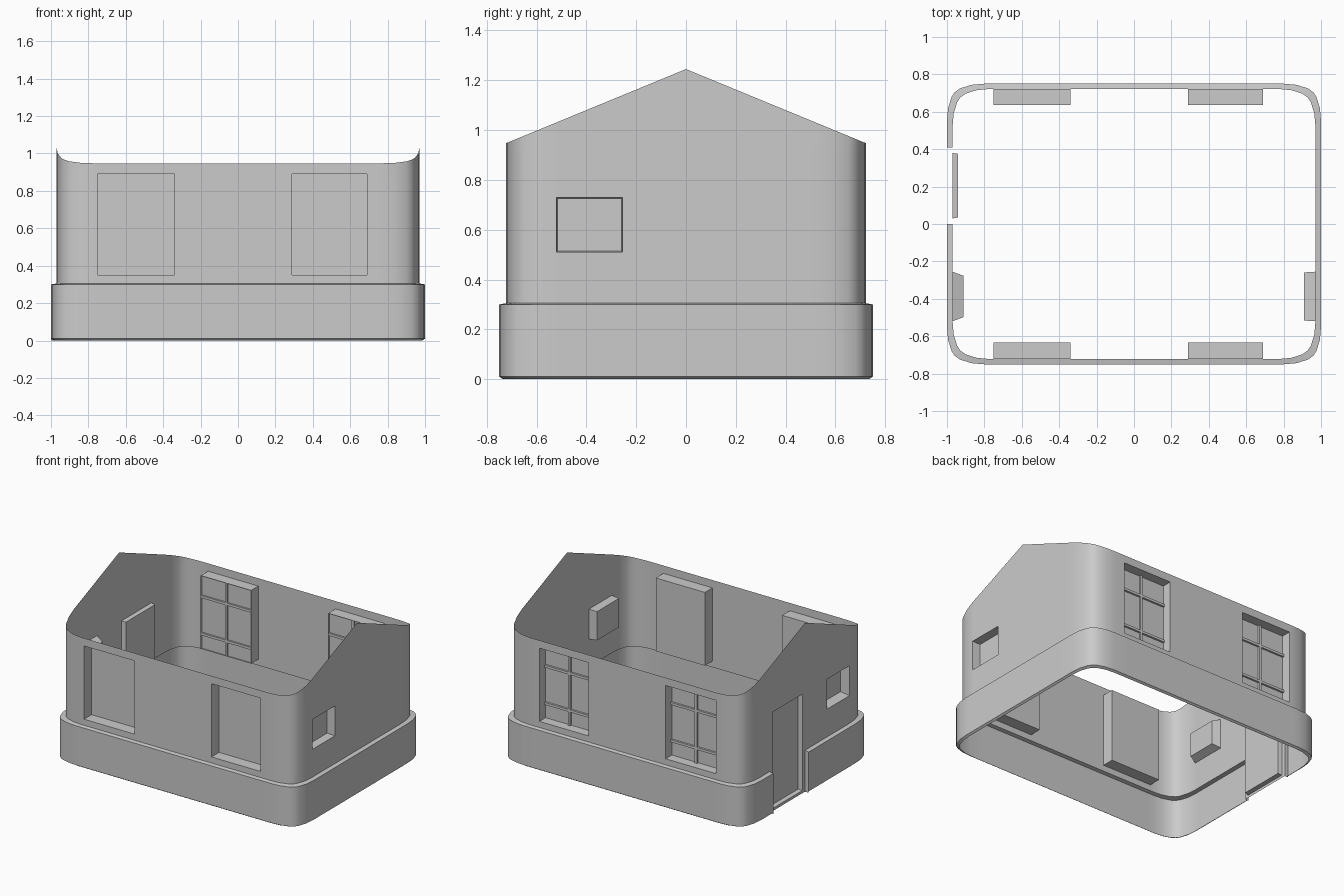
import bpy, bmesh, math
from mathutils import Vector

cube = bpy.data.objects.get("Cube")
if cube:
    bpy.data.objects.remove(cube)

grey = bpy.data.materials.new("plain_grey")
grey.use_nodes = True
grey.diffuse_color = (0.6, 0.6, 0.6, 1)
grey.node_tree.nodes["Principled BSDF"].inputs["Base Color"].default_value = (0.6, 0.6, 0.6, 1)

WX, WY = 0.97, 0.722          # wall half sizes
LEDGE = 0.305
CORNER = [(0, .2), (.006, .13), (.025, .07), (.042, .045), (.07, .025), (.13, .006), (.2, 0)]
WIN_X = [(-.75, -.34), (.29, .69)]
WIN_Z = (.35, .89)
SMALL_Y, SMALL_Z = (-.52, -.255), (.51, .73)
DOOR_Y, DOOR_Z = (.03, .38), (.02, .73)
GAP = (0, .41)


def make(name, polys):
    """Mesh object from a list of point loops, welded and shaded."""
    bm = bmesh.new()
    for poly in polys:
        bm.faces.new([bm.verts.new(p) for p in poly])
    bmesh.ops.remove_doubles(bm, verts=bm.verts, dist=1e-4)
    me = bpy.data.meshes.new(name)
    bm.to_mesh(me)
    bm.free()
    ob = bpy.data.objects.new(name, me)
    bpy.context.collection.objects.link(ob)
    me.materials.append(grey)
    bpy.ops.object.select_all(action='DESELECT')
    bpy.context.view_layer.objects.active = ob
    ob.select_set(True)
    bpy.ops.object.shade_smooth_by_angle(angle=math.radians(35))
    return ob


def outline(hx, hy):
    """Rounded rectangle with extra points at the opening edges."""
    def corner(sx, sy):
        pts = [(sx * (hx - a), sy * (hy - b)) for a, b in CORNER]
        return pts if sx * sy > 0 else pts[::-1]
    xs = [x for pair in WIN_X for x in pair]
    ys = [*SMALL_Y, GAP[0], *DOOR_Y, GAP[1]]
    return ([(hx, y) for y in ys] + corner(1, 1) + [(x, hy) for x in xs[::-1]] + corner(-1, 1)
            + [(-hx, y) for y in ys[::-1]] + corner(-1, -1) + [(x, -hy) for x in xs] + corner(1, -1))


def sheet(rings, keep):
    """Quads between successive closed rings, filtered by centre."""
    polys = []
    for low, high in zip(rings, rings[1:]):
        for i in range(len(low)):
            j = (i + 1) % len(low)
            quad = [Vector(p) for p in (low[i], low[j], high[j], high[i])]
            if keep(sum(quad, Vector()) / 4):
                polys.append(quad)
    return polys


def place(side, u, depth, z):
    """Point on a wall: u along it, depth inwards."""
    return {"front": (u, -WY + depth, z), "back": (u, WY - depth, z),
            "left": (WX - depth, u, z), "right": (-WX + depth, u, z)}[side]


def rect(side, us, zs, depth, inset=0):
    (a, b), (c, d) = us, zs
    a, b, c, d = a + inset, b - inset, c + inset, d - inset
    return [place(side, u, depth, z) for u, z in ((a, c), (b, c), (b, d), (a, d))]


def recess(name, side, us, zs, depth, inset=0, pane=None):
    """Opening lining that runs inwards and is closed by a pane."""
    outer, inner = rect(side, us, zs, 0), rect(side, us, zs, depth, inset)
    polys = [[outer[i], outer[(i + 1) % 4], inner[(i + 1) % 4], inner[i]] for i in range(4)]
    polys.append(rect(side, us, zs, depth if pane is None else pane, inset))
    make(name, polys)


def bar(side, us, zs, near, far):
    a, b = rect(side, us, zs, near), rect(side, us, zs, far)
    return [a, b[::-1]] + [[a[i], a[(i + 1) % 4], b[(i + 1) % 4], b[i]] for i in range(4)]


# Walls with gables at both ends
openings = [(s, us, WIN_Z) for s in ("front", "back") for us in WIN_X]
openings += [(s, SMALL_Y, SMALL_Z) for s in ("left", "right")] + [("right", DOOR_Y, DOOR_Z)]


def solid(c):
    for side, (a, b), (low, high) in openings:
        on_side = {"front": c.y < -WY + .01, "back": c.y > WY - .01,
                   "left": c.x > WX - .01, "right": c.x < -WX + .01}[side]
        u = c.x if side in ("front", "back") else c.y
        if on_side and a < u < b and low < c.z < high:
            return False
    return True


plan = outline(WX, WY)
rings = [[(x, y, z) for x, y in plan] for z in (LEDGE, WIN_Z[0], *SMALL_Z, WIN_Z[1])]
rings.append([(x, y, 1.245 - .412 * abs(y)) for x, y in plan])
make("walls", sheet(rings, solid))

# Base band with ledge, bottom lip and a gap for the door
levels = [(.985, .735, 0), (1, .75, .01), (1, .75, .3), (WX, WY, LEDGE)]
rings = [[(x, y, z) for x, y in outline(hx, hy)] for hx, hy, z in levels]
band = sheet(rings, lambda c: not (c.x < -.96 and GAP[0] < c.y < GAP[1]))
for y in GAP:
    band.append([(-1, y, 0), (-WX, y, 0), (-WX, y, LEDGE), (-1, y, .3)])
make("base_band", band)

# Door frame and door
frame = [rect("right", us, (0, LEDGE), 0) for us in ((GAP[0], DOOR_Y[0]), (DOOR_Y[1], GAP[1]))]
frame.append(rect("right", DOOR_Y, (0, DOOR_Z[0]), 0))
make("door_frame", frame)
recess("door", "right", DOOR_Y, DOOR_Z, .03, .005)

# Small end windows
recess("left_small_window", "left", SMALL_Y, SMALL_Z, .062, .004)
recess("right_small_window", "right", SMALL_Y, SMALL_Z, .058, .022)

# Large windows: plain at the front, with glazing bars at the back
for us, tag in zip(WIN_X, ("right", "left")):
    recess(f"front_{tag}_window", "front", us, WIN_Z, .088)
    recess(f"back_{tag}_window", "back", us, WIN_Z, .085, 0, .072)
    mid = sum(us) / 2
    bars = bar("back", (mid - .009, mid + .009), WIN_Z, .058, .085)
    for z in (.46, .735):
        bars += bar("back", us, (z - .009, z + .009), .058, .085)
    make(f"back_{tag}_glazing_bars", bars)
